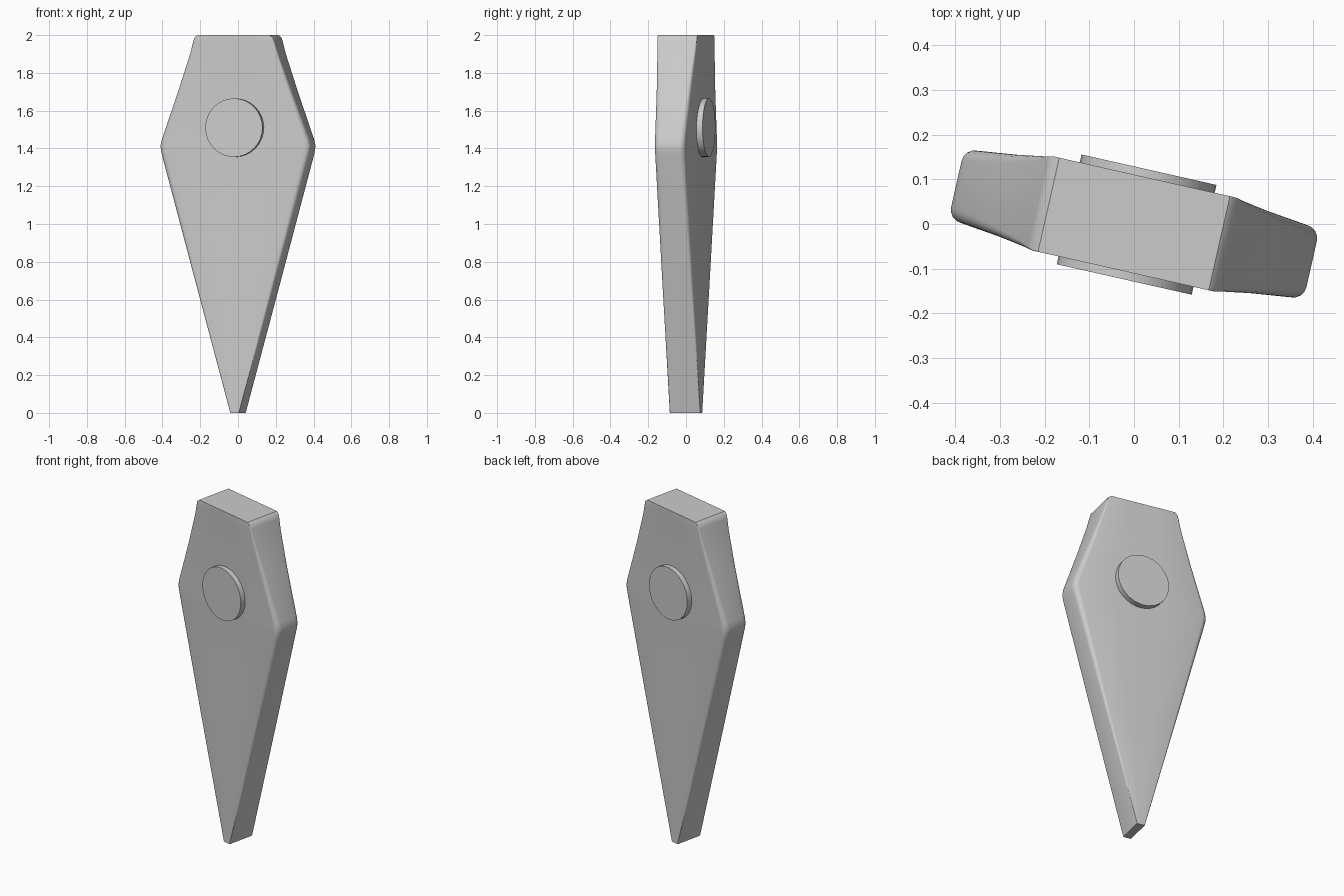
import bpy, bmesh, math

if "Cube" in bpy.data.objects:
    bpy.data.objects.remove(bpy.data.objects["Cube"])

TURN = math.radians(-12.7)


def finish(obj, angle):
    obj.rotation_euler.z = TURN
    bpy.ops.object.select_all(action='DESELECT')
    obj.select_set(True)
    bpy.context.view_layer.objects.active = obj
    bpy.ops.object.shade_smooth_by_angle(angle=math.radians(angle))


def section(hw, edge, mid, r, steps=4):
    """One rounded cross-section: quarter, mirrored to four sides."""
    quarter = [(hw - r + r * math.cos(a), edge - r + r * math.sin(a))
               for a in (i * math.pi / 2 / steps for i in range(steps + 1))]
    quarter.append((hw * 0.4, mid))
    half = quarter + [(-u, n) for u, n in reversed(quarter)]
    return half + [(-u, -n) for u, n in half]


# Tapered blade body: height, half width, edge and middle thickness, edge radius
levels = [
    (0.0, 0.0235, 0.083, 0.083, 0.002),
    (0.7, 0.217, 0.083, 0.087, 0.015),
    (1.36, 0.399, 0.083, 0.091, 0.030),
    (1.39, 0.406, 0.083, 0.092, 0.030),
    (1.415, 0.408, 0.083, 0.092, 0.030),
    (1.45, 0.400, 0.084, 0.092, 0.030),
    (1.70, 0.309, 0.094, 0.098, 0.022),
    (1.90, 0.239, 0.104, 0.105, 0.012),
    (1.965, 0.220, 0.107, 0.107, 0.006),
    (1.988, 0.212, 0.108, 0.108, 0.004),
    (2.0, 0.196, 0.108, 0.108, 0.003),
]
bm = bmesh.new()
rings = [[bm.verts.new((u, n, z)) for u, n in section(hw, e, m, r)]
         for z, hw, e, m, r in levels]
for low, high in zip(rings, rings[1:]):
    for i in range(len(low)):
        j = (i + 1) % len(low)
        bm.faces.new((low[i], low[j], high[j], high[i]))
bm.faces.new(list(reversed(rings[0])))
bm.faces.new(rings[-1])
bmesh.ops.recalc_face_normals(bm, faces=bm.faces)
mesh = bpy.data.meshes.new("blade_body")
bm.to_mesh(mesh)
bm.free()
body = bpy.data.objects.new("blade_body", mesh)
bpy.context.collection.objects.link(body)
finish(body, 35)

# Round boss passing through both faces
bpy.ops.mesh.primitive_cylinder_add(vertices=32, radius=0.155, depth=0.252)
boss = bpy.context.object
boss.name = "round_boss"
for v in boss.data.vertices:
    x, y, z = v.co
    v.co = (x, -z, y)
c = 0.006
boss.location = (c * math.cos(TURN), c * math.sin(TURN), 1.51)
finish(boss, 30)
